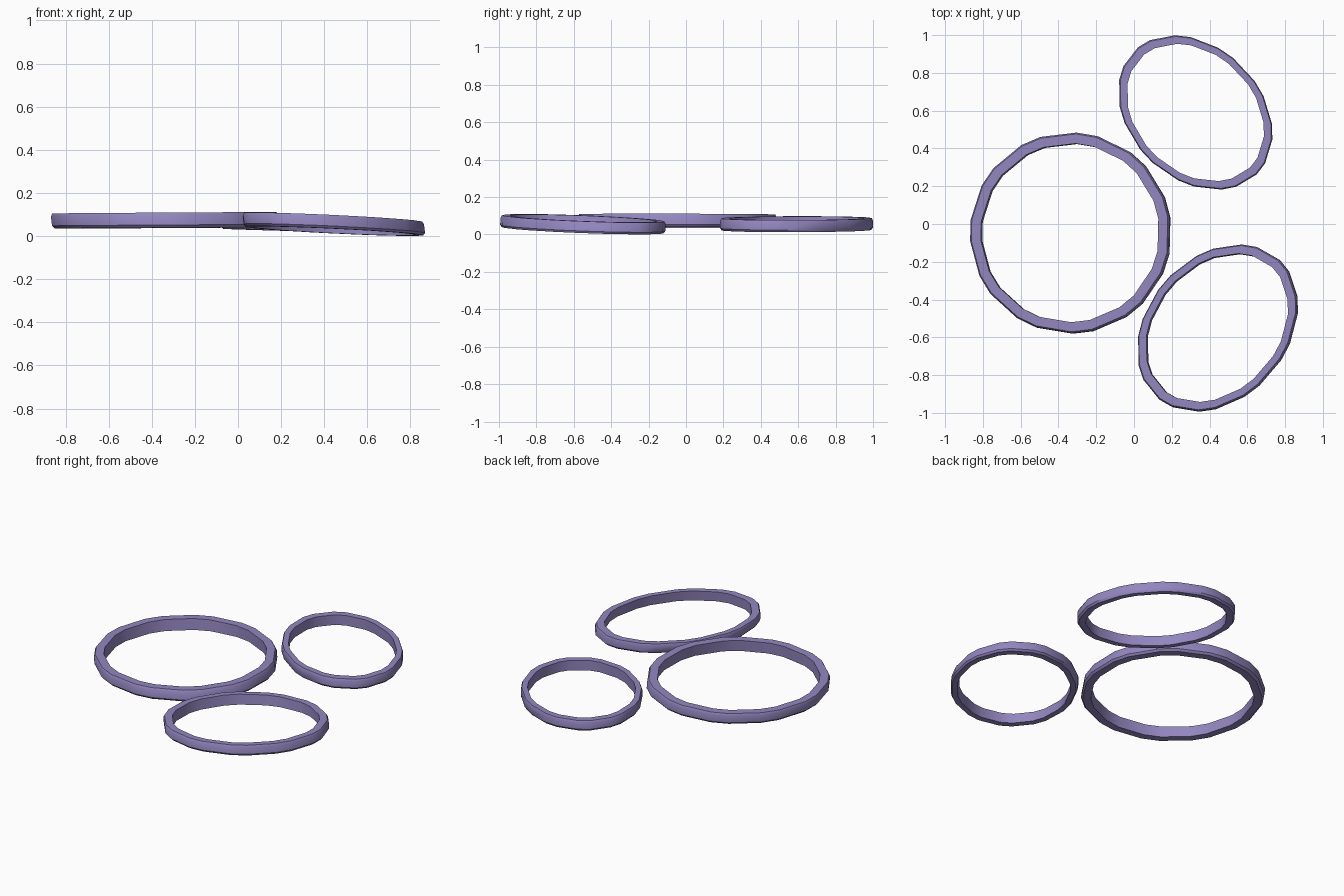
import bpy, bmesh
from math import cos, sin, radians

if "Cube" in bpy.data.objects:
    bpy.data.objects.remove(bpy.data.objects["Cube"])

# Cross-section of the band: (radius factor, height factor)
PROFILE = [(0.89, 0.0), (0.978, 0.0), (1.0, 0.18), (1.0, 0.8), (0.985, 1.0), (0.89, 1.0)]
CORNERS = 11   # each corner is bevelled, giving 22 sides


def ring(name, centre, a, b, turn, phase, z0, height, slope, lean):
    """Elliptical band with bevelled corners, lying on a slightly tilted plane."""
    bm = bmesh.new()
    angles = [radians(phase + 360 / CORNERS * k + s) for k in range(CORNERS) for s in (-6, 6)]
    t = radians(turn)
    loops = []
    for ang in angles:
        loop = []
        for r, h in PROFILE:
            u, v = a * r * cos(ang), b * r * sin(ang)
            x = u * cos(t) - v * sin(t)
            y = u * sin(t) + v * cos(t)
            z = z0 + height * h + slope[0] * x + slope[1] * y
            x += lean[0] * (h - 0.5)
            y += lean[1] * (h - 0.5)
            loop.append(bm.verts.new((centre[0] + x, centre[1] + y, z)))
        loops.append(loop)
    m = len(PROFILE)
    for i, cur in enumerate(loops):
        nxt = loops[(i + 1) % len(loops)]
        for j in range(m):
            k = (j + 1) % m
            bm.faces.new((cur[j], nxt[j], nxt[k], cur[k]))
    bmesh.ops.recalc_face_normals(bm, faces=bm.faces)
    me = bpy.data.meshes.new(name)
    bm.to_mesh(me)
    bm.free()
    ob = bpy.data.objects.new(name, me)
    bpy.context.collection.objects.link(ob)
    me.materials.append(mat)
    bpy.ops.object.select_all(action='DESELECT')
    ob.select_set(True)
    bpy.context.view_layer.objects.active = ob
    bpy.ops.object.shade_smooth_by_angle(angle=radians(35))
    return ob


mat = bpy.data.materials.new("violet")
mat.diffuse_color = (0.29, 0.24, 0.52, 1)
mat.use_nodes = True
mat.node_tree.nodes["Principled BSDF"].inputs["Base Color"].default_value = mat.diffuse_color

# Large round ring, then the two smaller oval rings
ring("large_ring", (-0.335, -0.048), 0.532, 0.532, 0, 15, 0.038, 0.07, (0.006, -0.002), (-0.008, 0.003))
ring("back_oval_ring", (0.325, 0.59), 0.461, 0.349, 135, 22, 0.023, 0.064, (-0.028, -0.005), (0.0, 0.0))
ring("front_oval_ring", (0.4425, -0.551), 0.488, 0.37, 49.3, -8, 0.0234, 0.063, (-0.04, -0.028), (-0.008, 0.004))
